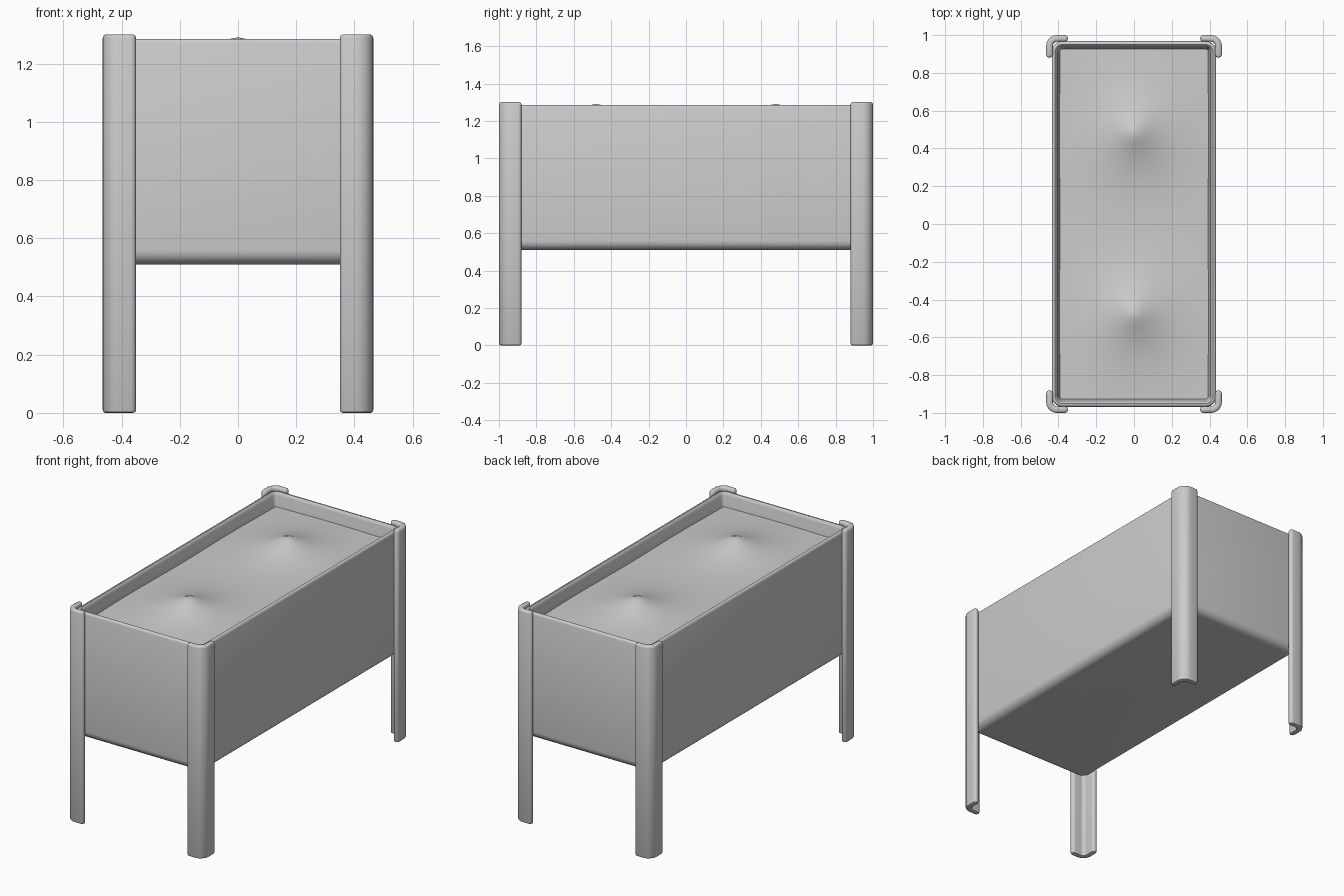
import bpy, bmesh, math

if "Cube" in bpy.data.objects:
    bpy.data.objects.remove(bpy.data.objects["Cube"])


def finish(bm, name, angle=40):
    bmesh.ops.recalc_face_normals(bm, faces=bm.faces[:])
    mesh = bpy.data.meshes.new(name)
    bm.to_mesh(mesh)
    bm.free()
    obj = bpy.data.objects.new(name, mesh)
    bpy.context.collection.objects.link(obj)
    bpy.ops.object.select_all(action='DESELECT')
    obj.select_set(True)
    bpy.context.view_layer.objects.active = obj
    bpy.ops.object.shade_smooth_by_angle(angle=math.radians(angle))
    return obj


def loft(bm, rings):
    loops = [[bm.verts.new(p) for p in ring] for ring in rings]
    for a, b in zip(loops, loops[1:]):
        n = len(a)
        for i in range(n):
            j = (i + 1) % n
            bm.faces.new((a[i], a[j], b[j], b[i]))
    bm.faces.new(loops[0])
    bm.faces.new(loops[-1])


def arc(cx, cy, r, a0, a1, n):
    pts = []
    for i in range(n + 1):
        a = math.radians(a0 + (a1 - a0) * i / n)
        pts.append((cx + r * math.cos(a), cy + r * math.sin(a)))
    return pts


def rounded_rect(hx, hy, r, z):
    pts = []
    for k, (sx, sy) in enumerate(((1, 1), (-1, 1), (-1, -1), (1, -1))):
        pts += arc(sx * (hx - r), sy * (hy - r), r, 90 * k, 90 * k + 90, 6)
    return [(x, y, z) for x, y in pts]


HX, HY = 0.435, 0.968
BOTTOM, RIM = 0.51, 1.285

# Planter box: rounded underside, outer wall, rolled rim and recessed inside
section = [(0.05 - x, BOTTOM + 0.05 + z)
           for x, z in arc(0, 0, 0.05, -90, 0, 7)]
section += [(0.0, 1.272), (0.003, 1.28), (0.01, RIM), (0.018, RIM),
            (0.025, 1.279), (0.029, 1.265), (0.034, 1.23), (0.042, 1.205),
            (0.042, 1.17)]
bm = bmesh.new()
loft(bm, [rounded_rect(HX - d, HY - d, max(0.055 - d, 0.012), z)
          for d, z in section])
finish(bm, "planter_box")


# Soil: shallow surface with two soft peaks
def soil_height(x, y):
    z = 1.2
    for py in (-0.48, 0.48):
        d = math.hypot(x * 1.1, y - py)
        z += 0.09 * math.exp(-d / 0.15 * d / (d + 0.06))
    return z


bm = bmesh.new()
bmesh.ops.create_grid(bm, x_segments=40, y_segments=100, size=1)
for v in bm.verts:
    v.co.x *= 0.395
    v.co.y *= 0.928
    v.co.z = soil_height(v.co.x, v.co.y)
finish(bm, "soil", 60)

# Corner legs: curved angle section with round ends, mirrored to four corners
T = 0.0175
CX, CY, R = 0.465 - T, 1.0 - T, 0.04


def leg_ring(h, z):
    x0, y0 = 0.35 + T, 0.88 + T
    pts = arc(x0, CY, h, 270, 90, 8)
    pts += arc(CX - R, CY - R, R + h, 90, 0, 8)
    pts += arc(CX, y0, h, 0, -180, 8)
    pts += arc(CX - R, CY - R, R - h, 0, 90, 8)
    return [(x, y, z) for x, y in pts]


bm = bmesh.new()
loft(bm, [leg_ring(h, z) for h, z in (
    (T - 0.01, 0), (T - 0.003, 0.003), (T, 0.01),
    (T, 1.288), (T - 0.003, 1.296), (T - 0.01, 1.3))])
legs = finish(bm, "corner_legs")
mirror = legs.modifiers.new("mirror", 'MIRROR')
mirror.use_axis = (True, True, False)
